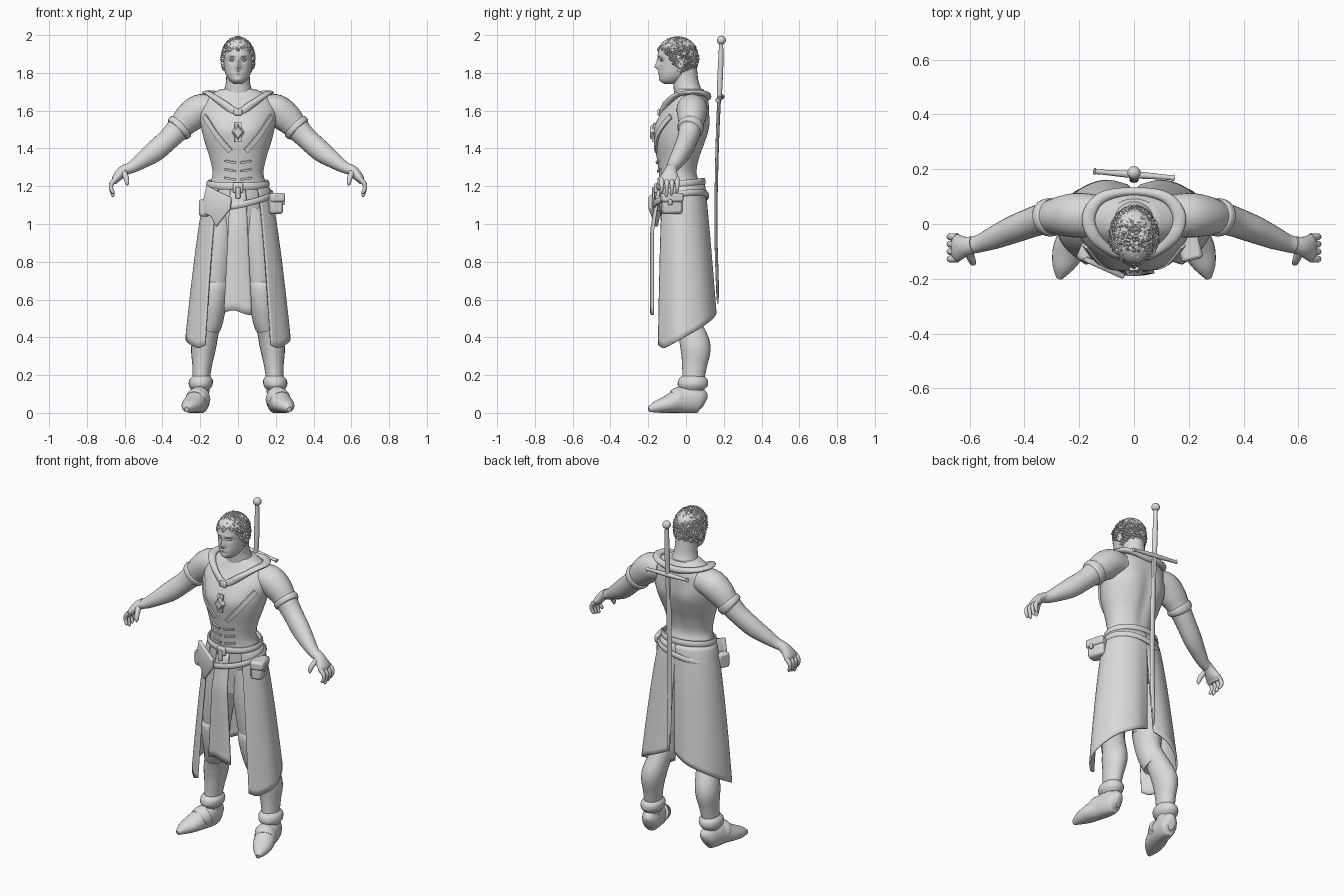
import bpy, bmesh, math, random
from mathutils import Vector, Matrix
from mathutils.bvhtree import BVHTree

if "Cube" in bpy.data.objects:
    bpy.data.objects.remove(bpy.data.objects["Cube"])
random.seed(4)
X, Y, Z = Vector((1, 0, 0)), Vector((0, 1, 0)), Vector((0, 0, 1))

clay = bpy.data.materials.new("light_grey")
clay.use_nodes = True
clay.diffuse_color = (0.7, 0.7, 0.7, 1)
clay.node_tree.nodes["Principled BSDF"].inputs["Base Color"].default_value = clay.diffuse_color
parts = []


def finish(name, bm, mirror=False, solid=0, bevel=0):
    bmesh.ops.recalc_face_normals(bm, faces=bm.faces[:])
    mesh = bpy.data.meshes.new(name)
    bm.to_mesh(mesh)
    bm.free()
    mesh.materials.append(clay)
    obj = bpy.data.objects.new(name, mesh)
    bpy.context.scene.collection.objects.link(obj)
    if solid:
        mod = obj.modifiers.new("thickness", "SOLIDIFY")
        mod.thickness, mod.offset = solid, 0
    if bevel:
        mod = obj.modifiers.new("round_edges", "BEVEL")
        mod.width, mod.segments = bevel, 2
    if mirror:
        obj.modifiers.new("mirror", "MIRROR").use_clip = False
    parts.append(obj)
    return obj


def spline(pts, n=5, closed=False):
    """Catmull-Rom through tuples of any length."""
    out, count = [], len(pts)
    pick = (lambda i: pts[i % count]) if closed else (lambda i: pts[max(0, min(count - 1, i))])
    for i in range(count if closed else count - 1):
        for k in range(n):
            t = k / n
            quad = zip(pick(i - 1), pick(i), pick(i + 1), pick(i + 2))
            out.append([b + t * (c - a) / 2 + t * t * (2 * a - 5 * b + 4 * c - d) / 2
                        + t ** 3 * (3 * b - a - 3 * c + d) / 2 for a, b, c, d in quad])
    return out if closed else out + [list(pts[-1])]


def tube_mesh(pts, segs=24, closed=False, flat=False, ref=Y):
    """Loft ellipses along (x, y, z, side radius, other radius)."""
    path = spline([p if len(p) == 5 else (*p, p[3]) for p in pts], closed=closed)
    bm, rings, count = bmesh.new(), [], len(path)
    for i, p in enumerate(path):
        ahead = path[(i + 1) % count] if closed else path[min(i + 1, count - 1)]
        behind = path[i - 1] if closed else path[max(i - 1, 0)]
        t = Z if flat else (Vector(ahead[:3]) - Vector(behind[:3])).normalized()
        side = ref.cross(t).normalized()
        up = t.cross(side)
        ra, rb = max(p[3], .002), max(p[4], .002)
        angles = [2 * math.pi * k / segs for k in range(segs)]
        rings.append([bm.verts.new(Vector(p[:3]) + side * ra * math.cos(a) + up * rb * math.sin(a))
                      for a in angles])
    for i in range(count if closed else count - 1):
        a, b = rings[i], rings[(i + 1) % count]
        for k in range(segs):
            j = (k + 1) % segs
            bm.faces.new((a[k], a[j], b[j], b[k]))
    if not closed:
        bm.faces.new(rings[0])
        bm.faces.new(rings[-1])
    bmesh.ops.recalc_face_normals(bm, faces=bm.faces[:])
    return bm


def tube(name, pts, mirror=False, **options):
    return finish(name, tube_mesh(pts, **options), mirror)


def bump(v, x, z, sx, sz):
    return math.exp(-((abs(v.x) - x) / sx) ** 2 - ((v.z - z) / sz) ** 2)


def box(name, centre, size, turn=0, mirror=False, bevel=.008):
    bm = bmesh.new()
    spin = Matrix.Translation(centre) @ Matrix.Rotation(turn, 4, "Z") @ Matrix.Diagonal((*size, 1))
    bmesh.ops.create_cube(bm, size=1, matrix=spin)
    return finish(name, bm, mirror, bevel=bevel)


def sheet(name, rows, cols, point, mirror=False):
    bm = bmesh.new()
    grid = [[bm.verts.new(point(i / cols, j / rows)) for i in range(cols + 1)] for j in range(rows + 1)]
    for a, b in zip(grid, grid[1:]):
        for i in range(cols):
            bm.faces.new((a[i], a[i + 1], b[i + 1], b[i]))
    return finish(name, bm, mirror, solid=.01)


# Torso, with chest muscles and a spine groove
torso = tube_mesh([(0, -.025, .92, .13, .10), (0, -.025, 1.1, .155, .115), (0, -.03, 1.2, .15, .11),
                   (0, -.042, 1.27, .135, .102), (0, -.04, 1.35, .15, .115), (0, -.032, 1.43, .175, .135),
                   (0, -.02, 1.51, .195, .143), (0, -.005, 1.59, .205, .128), (0, .015, 1.65, .185, .105),
                   (0, .02, 1.69, .14, .085), (0, .02, 1.715, .09, .072)], segs=56, flat=True)
for v in torso.verts:
    if v.co.y < -.03:
        v.co.y -= .014 * bump(v.co, .085, 1.5, .06, .06)
    elif v.co.y > .03:
        v.co.y += .01 * bump(v.co, .1, 1.53, .06, .08) - .012 * bump(v.co, 0, 1.42, .03, .16)
skin = BVHTree.FromBMesh(torso)
finish("torso", torso)


def strap(name, pts, width=.028, height=.009, mirror=False):
    """Ribbon laid over the front of the torso through (x, z) points."""
    bm, hits, loops = bmesh.new(), [], []
    for x, z in spline(pts):
        place, normal, _, _ = skin.ray_cast(Vector((x, -1, z)), Y)
        if place:
            hits.append((place, -normal if normal.y > 0 else normal))
    for i, (place, normal) in enumerate(hits):
        along = hits[min(i + 1, len(hits) - 1)][0] - hits[max(i - 1, 0)][0]
        across = normal.cross(along).normalized() * width / 2
        loops.append([bm.verts.new(place + across * s + normal * h)
                      for s, h in ((-1, -.01), (-1, height), (1, height), (1, -.01))])
    for a, b in zip(loops, loops[1:]):
        for k in range(4):
            bm.faces.new((a[k], a[k - 1], b[k - 1], b[k]))
    bm.faces.new(loops[0])
    bm.faces.new(loops[-1])
    finish(name, bm, mirror)


# Chest straps, ornament, lacing and collar
strap("chest_strap", [(.175, 1.57), (.11, 1.47), (.04, 1.385)], mirror=True)
strap("chest_ornament_frame", [(0, 1.535), (0, 1.49), (0, 1.435)], width=.035, height=.012)
gem = bmesh.new()
bmesh.ops.create_cone(gem, cap_ends=True, segments=4, radius1=.052, radius2=.03, depth=.025,
                      matrix=Matrix.Translation((0, -.178, 1.485)) @ Matrix.Diagonal((.72, 1, 1, 1))
                      @ Matrix.Rotation(math.pi / 2, 4, "X"))
finish("chest_ornament", gem)
for level in (1.235, 1.28, 1.325):
    strap("lacing", [(.012, level), (.04, level + .004), (.07, level + .01)], width=.011, mirror=True)
tube("collar", [(0, -.128, 1.59, .014, .022), (.075, -.105, 1.635, .016, .02), (.145, -.045, 1.685, .022, .013),
                (.165, .03, 1.695, .024, .012), (.115, .098, 1.69, .02, .015), (0, .118, 1.675, .016, .02),
                (-.115, .098, 1.69, .02, .015), (-.165, .03, 1.695, .024, .012),
                (-.145, -.045, 1.685, .022, .013), (-.075, -.105, 1.635, .016, .02)], closed=True, ref=Z, segs=14)
box("collar_clasp", (0, -.143, 1.592), (.045, .018, .035))

# Neck and head
tube("neck", [(0, .025, 1.63, .11, .085), (0, .015, 1.69, .082, .078), (0, .0, 1.75, .064, .068),
              (0, -.01, 1.84, .062, .066)], flat=True)
head = tube_mesh([(0, -.085, 1.742, .022, .03), (0, -.078, 1.757, .043, .056), (0, -.062, 1.79, .064, .08),
                  (0, -.048, 1.84, .076, .095), (0, -.045, 1.9, .08, .103), (0, -.045, 1.945, .072, .093),
                  (0, -.045, 1.975, .045, .06), (0, -.045, 1.985, .012, .015)], segs=72, flat=True)
for v in head.verts:
    if v.co.y < -.08:
        v.co.y += .012 * bump(v.co, .033, 1.867, .018, .012) - .007 * bump(v.co, .03, 1.89, .03, .01)
        v.co.y -= .021 * bump(v.co, 0, 1.832, .013, .014) + .012 * bump(v.co, 0, 1.855, .01, .022)
        v.co.y -= .006 * bump(v.co, 0, 1.797, .024, .007) + .006 * bump(v.co, 0, 1.765, .025, .012)
finish("head", head)
face = bmesh.new()
for place, size in (((.032, -.129, 1.867), (.014, .008, .006)), ((.081, -.03, 1.85), (.009, .02, .03))):
    bmesh.ops.create_icosphere(face, subdivisions=3, radius=1,
                               matrix=Matrix.Translation(place) @ Matrix.Diagonal((*size, 1)))
finish("eyes_and_ears", face, True)


# Curly hair above a hairline that rises toward the forehead
def hairline(y):
    return 1.80 + .12 * max(0, min(1, (-.03 - y) / .09))


centre, size = Vector((0, -.045, 1.877)), Vector((.084, .106, .109))
hair = bmesh.new()
bmesh.ops.create_icosphere(hair, subdivisions=5, radius=1,
                           matrix=Matrix.Translation(centre) @ Matrix.Diagonal((*size, 1)))
low = [v for v in hair.verts if v.co.z < hairline(v.co.y)]
bmesh.ops.delete(hair, geom=low, context="VERTS")
total = 620
for i in range(total):
    h = 1 - 2 * (i + .5) / total
    turn = i * math.pi * (3 - math.sqrt(5))
    r = math.sqrt(1 - h * h)
    place = centre + Vector((r * math.cos(turn), r * math.sin(turn), h)) * size
    if place.z > hairline(place.y):
        tilt = Matrix.Rotation(random.uniform(0, 6), 4, random.choice("XYZ"))
        form = Matrix.Diagonal((random.uniform(.008, .016), .009, random.uniform(.006, .011), 1))
        bmesh.ops.create_icosphere(hair, subdivisions=1, radius=1,
                                   matrix=Matrix.Translation(place) @ tilt @ form)
finish("curly_hair", hair)

# Arms, sleeve cuffs and hands
tube("arm", [(.13, .03, 1.615, .07, .075), (.2, .032, 1.605, .082, .082), (.255, .03, 1.565, .08, .075),
             (.3, .025, 1.52, .068, .063), (.36, .01, 1.457, .058, .055), (.44, -.02, 1.385, .056, .05),
             (.51, -.05, 1.335, .043, .042), (.56, -.07, 1.302, .032, .033), (.6, -.08, 1.285, .026, .03)], True)
tube("sleeve_cuff", [(.297, .026, 1.523, .066), (.303, .025, 1.517, .075, .07), (.318, .022, 1.501, .073, .068),
                     (.325, .02, 1.494, .06)], True)
tube("palm", [(.585, -.075, 1.297, .026, .03), (.615, -.082, 1.275, .028, .036), (.645, -.087, 1.24, .023, .05),
              (.656, -.087, 1.215, .012, .042)], True)
for i in range(4):
    y, drop = -.047 - .027 * i, .008 * (i % 3)
    tube("finger", [(.645, y, 1.24, .014), (.668, y, 1.215, .013), (.672, y, 1.19, .011),
                    (.662, y - .003, 1.168 - drop, .009), (.658, y - .003, 1.16 - drop, .003)], True, segs=10)
tube("thumb", [(.605, -.1, 1.275, .017), (.592, -.13, 1.245, .014), (.587, -.142, 1.218, .011),
               (.587, -.142, 1.203, .003)], True, segs=10)

# Legs, knee guards, boots
tube("leg", [(.08, -.025, 1.08, .08, .1), (.1, -.03, .9, .088, .1), (.12, -.03, .7, .078, .085),
             (.133, -.02, .56, .06, .068), (.16, .02, .45, .062, .07), (.182, .05, .35, .066, .08),
             (.19, .045, .25, .052, .066), (.195, .038, .17, .046, .058), (.2, .035, .06, .046, .055)], True)
tube("knee_guard", [(.123, -.032, .665, .074, .084), (.125, -.034, .655, .08, .09), (.13, -.034, .58, .07, .08),
                    (.138, -.02, .5, .062, .07), (.15, -.004, .455, .06, .068)], True)
tube("boot_cuff", [(.194, .037, .195, .046, .058), (.196, .037, .175, .062, .077), (.198, .036, .145, .062, .079),
                   (.2, .035, .12, .045, .058)], True, flat=True)
foot = tube_mesh([(.19, .098, .055, .02, .035), (.195, .075, .065, .045, .065), (.205, .02, .07, .055, .075),
                  (.218, -.04, .062, .058, .064), (.24, -.1, .045, .058, .046), (.26, -.155, .032, .04, .032),
                  (.272, -.197, .018, .012, .014)], ref=Z)
for v in foot.verts:
    v.co.z = max(0, v.co.z)
finish("boot_foot", foot, True)
tube("boot_strap", [(.196, -.012, .085, .058, .06), (.218, -.045, .07, .061, .062),
                    (.225, -.06, .063, .056, .054)], True, ref=Z)


# Long skirt halves, open in front and split behind, with a front panel
def skirt_point(u, v):
    a = math.radians(40 + (141 - 6 * v) * u)
    hem = .33 + .235 * u ** 1.2 + .03 * max(0, 1 - u * 12)
    spread = v ** .7
    fold = 1 + .015 * spread * math.sin(6 * a)
    notch = 1 - .22 * spread * math.exp(-((math.pi - a) / .3) ** 2)
    return ((.155 + .118 * spread) * math.sin(a) * fold,
            -.025 + .02 * v - (.12 + .062 * spread) * math.cos(a) * notch, 1.21 + (hem - 1.21) * v)


sheet("skirt_half", 24, 40, skirt_point, True)
sheet("front_panel", 16, 10, lambda u, v: (
    (2 * u - 1) * (.04 + .034 * v), -.15 - .035 * min(1, v * 3) + .01 * (2 * u - 1) ** 2,
    1.18 - .65 * v + .012 * v * math.sin(5 * u)))


# Belts
def belt(name, rx, ry, level, front, side, tall):
    ring = [2 * math.pi * k / 16 for k in range(16)]
    tube(name, [(rx * math.sin(a), -.028 - ry * math.cos(a), level - front * math.cos(a) + side * math.sin(a),
                 .01, tall) for a in ring], closed=True, ref=Z, segs=10)


belt("waist_belt", .157, .122, 1.212, .012, 0, .02)
belt("slung_belt", .178, .14, 1.125, .025, .035, .017)
box("belt_buckle", (0, -.158, 1.19), (.055, .025, .05))
box("buckle_tongue", (0, -.172, 1.165), (.025, .014, .06), bevel=.004)

# Hip pouches and hanging leather flap
box("left_pouch", (.195, -.075, 1.105), (.07, .105, .105), turn=.25, bevel=.015)
box("left_pouch_flap", (.2, -.076, 1.14), (.08, .115, .05), turn=.25, bevel=.012)
box("pouch_button", (.238, -.084, 1.115), (.016, .022, .03), turn=.25, bevel=.005)
box("right_pouch", (-.175, -.1, 1.085), (.05, .075, .09), turn=-.4, bevel=.014)
flap = bmesh.new()
flap.faces.new([flap.verts.new((x, -.195 + .45 * max(0, -x - .03), z)) for x, z in (
    (-.165, 1.205), (-.11, 1.175), (-.035, 1.14), (-.04, 1.08), (-.115, .985), (-.14, 1.04), (-.195, 1.065))])
finish("hip_flap", flap, solid=.02, bevel=.005)

# Sword carried down the back
tube("sword_blade", [(0, .176, 1.68, .017, .01), (0, .165, 1.4, .017, .009), (0, .158, 1.0, .016, .008),
                     (0, .166, .68, .014, .008), (0, .168, .58, .003, .004)], segs=8, flat=True)
tube("sword_grip", [(0, .176, 1.66, .013), (0, .18, 1.76, .015), (0, .184, 1.86, .014), (0, .186, 1.96, .011)],
     segs=14, flat=True)
tube("sword_guard", [(-.145, .192, 1.675, .013), (-.125, .19, 1.672, .009), (0, .18, 1.665, .013),
                     (.125, .17, 1.658, .009), (.145, .168, 1.655, .013)], segs=12)
pommel = bmesh.new()
bmesh.ops.create_icosphere(pommel, subdivisions=3, radius=.024, matrix=Matrix.Translation((0, .187, 1.973)))
finish("sword_pommel", pommel)

# Smooth shading with crisp edges
for obj in parts:
    obj.select_set(True)
bpy.context.view_layer.objects.active = parts[0]
bpy.ops.object.shade_smooth_by_angle(angle=math.radians(40))
